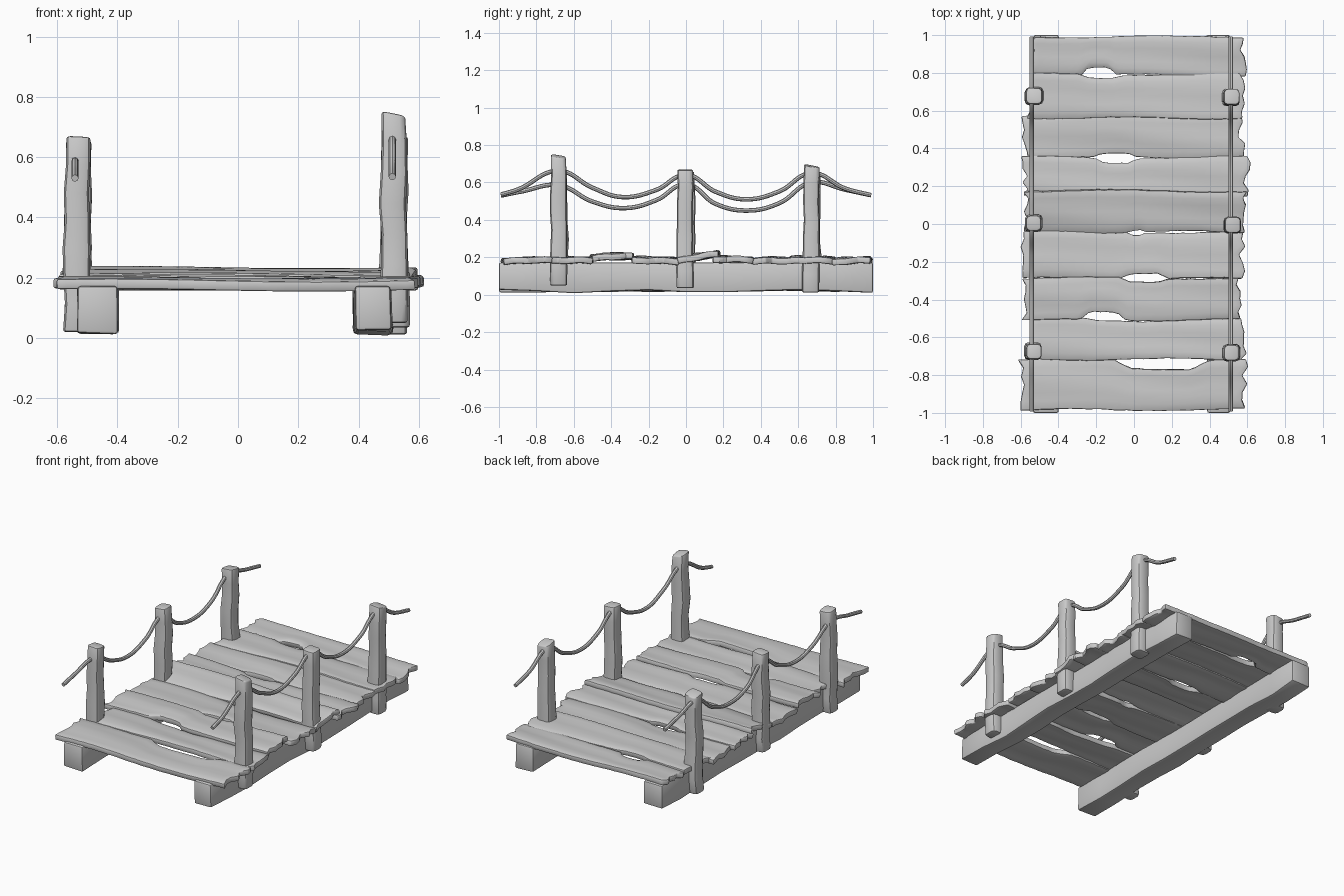
import bpy, bmesh, math, random
from mathutils import Vector

if "Cube" in bpy.data.objects:
    bpy.data.objects.remove(bpy.data.objects["Cube"])

random.seed(7)
R = random.uniform


def finish(name, bm, bevel=0.0, solid=0.0):
    """Turn a bmesh into an object, bake its modifiers, shade it."""
    bmesh.ops.recalc_face_normals(bm, faces=bm.faces)
    me = bpy.data.meshes.new(name)
    bm.to_mesh(me)
    bm.free()
    ob = bpy.data.objects.new(name, me)
    bpy.context.collection.objects.link(ob)
    if solid:
        m = ob.modifiers.new("thickness", 'SOLIDIFY')
        m.thickness, m.offset = solid, -1
    if bevel:
        m = ob.modifiers.new("worn_edges", 'BEVEL')
        m.width, m.segments, m.limit_method = bevel, 2, 'ANGLE'
        m.angle_limit = math.radians(50)
    shade(ob)
    return ob


def shade(ob):
    bpy.ops.object.select_all(action='DESELECT')
    ob.select_set(True)
    bpy.context.view_layer.objects.active = ob
    bpy.ops.object.convert(target='MESH')
    bpy.ops.object.shade_smooth_by_angle(angle=math.radians(40))


def loft(rings):
    """Closed solid through a list of equal-length point rings."""
    bm = bmesh.new()
    vs = [[bm.verts.new(p) for p in r] for r in rings]
    n = len(vs[0])
    for a, b in zip(vs, vs[1:]):
        for i in range(n):
            bm.faces.new((a[i], a[(i + 1) % n], b[(i + 1) % n], b[i]))
    bm.faces.new(vs[0])
    bm.faces.new(vs[-1])
    return bm


# Beams: rough squared timbers running the whole length
def beam(name, x0, x1):
    rings = []
    for i in range(11):
        y = -1 + 0.2 * i
        j = lambda: R(-0.006, 0.006)
        zb = 0.02 + R(-0.008, 0.008)
        rings.append([(x0 + j(), y, zb), (x1 + j(), y, zb + j()),
                      (x1 + j(), y, 0.172), (x0 + j(), y, 0.172)])
    finish(name, loft(rings), bevel=0.01)


beam("left_beam", -0.53, -0.40)
beam("right_beam", 0.385, 0.51)


# Posts: rounded square section with a slanted cut on top
def post(name, x, y, z0, z1, slant_x, slant_y):
    rings = []
    n = 12
    for k in range(8):
        t = k / 7
        cx, cy = x + R(-0.004, 0.004), y + R(-0.004, 0.004)
        h = 0.047 - 0.005 * t + R(-0.002, 0.002)
        ring = []
        for i in range(n):
            a = math.tau * (i + 0.5) / n
            c, s = math.cos(a), math.sin(a)
            dx = h * math.copysign(abs(c) ** 0.5, c)
            dy = h * math.copysign(abs(s) ** 0.5, s)
            z = z0 + (z1 - z0) * t + (dx * slant_x + dy * slant_y) * t ** 4
            ring.append((cx + dx, cy + dy, z))
        rings.append(ring)
    finish(name, loft(rings), bevel=0.008)


posts = [("front_left_post", -0.533, -0.675, 0.02, 0.665, -0.05, -0.1),
         ("middle_left_post", -0.532, 0.005, 0.03, 0.655, 0.1, 0.05),
         ("back_left_post", -0.530, 0.675, 0.02, 0.645, 0.1, -0.15),
         ("front_right_post", 0.515, -0.68, 0.05, 0.74, -0.2, -0.15),
         ("middle_right_post", 0.520, -0.005, 0.035, 0.668, -0.05, 0.02),
         ("back_right_post", 0.515, 0.67, 0.012, 0.688, -0.1, -0.2)]
for p in posts:
    post(*p)


# Planks: wavy boards with ragged ends; notches open the gaps between them
def plank(name, x0, x1, y0, y1, z, tilt=0.0, front=None, back=None):
    nx, ny = 36, 6
    ph = [R(0, 6.28) for _ in range(4)]
    ends = [(R(0, 0.04), R(0, 0.04)) for _ in range(ny + 1)]

    def notch(g, x):
        if not g or not g[0] < x < g[1]:
            return 0
        u = (x - g[0]) / (g[1] - g[0])
        return g[2] * min(1, 5 * u, 5 * (1 - u))

    bm = bmesh.new()
    grid = []
    for i in range(nx + 1):
        row = []
        for j in range(ny + 1):
            v = j / ny
            a, b = x0 + ends[j][0], x1 - ends[j][1]
            x = a + (b - a) * i / nx
            f = y0 + 0.006 * math.sin(7 * x + ph[0]) + R(-0.002, 0.002) + notch(front, x)
            k = y1 + 0.006 * math.sin(6 * x + ph[1]) + R(-0.002, 0.002) - notch(back, x)
            k = min(k, 1.0)
            zz = z + tilt * (v - 0.5) + 0.004 * math.sin(5 * x + ph[2] + 2 * v)
            zz += 0.003 * math.sin(9 * v + ph[3] + 3 * x) - 0.004 * abs(2 * v - 1) ** 3
            row.append(bm.verts.new((x, f + (k - f) * v, zz)))
        grid.append(row)
    for i in range(nx):
        for j in range(ny):
            bm.faces.new((grid[i][j], grid[i + 1][j], grid[i + 1][j + 1], grid[i][j + 1]))
    for f in bm.faces:
        f.normal_update()
    finish(name, bm, bevel=0.007, solid=0.034)


# x0, x1, y0, y1, top height, tilt, front notch, back notch
planks = [(-0.62, 0.61, -0.985, -0.715, 0.199, 0.004, None, (-0.12, 0.40, 0.05)),
          (-0.56, 0.60, -0.718, -0.50, 0.203, -0.006, None, (-0.27, 0.14, 0.012)),
          (-0.60, 0.58, -0.51, -0.285, 0.222, 0.008, (-0.28, -0.04, 0.042), (-0.08, 0.18, 0.022)),
          (-0.62, 0.59, -0.29, -0.04, 0.202, -0.008, (-0.08, 0.18, 0.03), (-0.04, 0.06, 0.014)),
          (-0.59, 0.61, -0.045, 0.175, 0.221, 0.034, (-0.04, 0.06, 0.01), None),
          (-0.60, 0.62, 0.15, 0.355, 0.204, -0.006, None, (-0.21, 0.02, 0.025)),
          (-0.60, 0.59, 0.35, 0.575, 0.200, 0.006, (-0.21, 0.02, 0.018), None),
          (-0.58, 0.59, 0.56, 0.795, 0.205, -0.006, None, (-0.29, -0.06, 0.016)),
          (-0.56, 0.60, 0.785, 0.993, 0.200, 0.008, (-0.28, -0.10, 0.04), None)]
for i, p in enumerate(planks):
    plank(f"plank_{i + 1}", *p)


# Ropes: sagging lines strung through the posts
def rope(name, x, pts):
    cu = bpy.data.curves.new(name, 'CURVE')
    cu.dimensions = '3D'
    cu.bevel_depth, cu.bevel_resolution, cu.use_fill_caps = 0.012, 2, True
    sp = cu.splines.new('BEZIER')
    sp.bezier_points.add(len(pts) - 1)
    sp.resolution_u = 10
    for bp, (y, z) in zip(sp.bezier_points, pts):
        bp.co = Vector((x, y, z))
        bp.handle_left_type = bp.handle_right_type = 'AUTO'
    ob = bpy.data.objects.new(name, cu)
    bpy.context.collection.objects.link(ob)
    shade(ob)


rope("right_rope", 0.512, [(-0.99, 0.535), (-0.9, 0.562), (-0.68, 0.662), (-0.5, 0.572),
                           (-0.34, 0.522), (-0.16, 0.56), (0, 0.64), (0.16, 0.55),
                           (0.32, 0.51), (0.5, 0.553), (0.67, 0.65), (0.85, 0.568), (0.99, 0.532)])
rope("left_rope", -0.541, [(-0.99, 0.53), (-0.88, 0.552), (-0.68, 0.585), (-0.5, 0.498),
                           (-0.33, 0.463), (-0.16, 0.505), (0, 0.59), (0.16, 0.485),
                           (0.33, 0.45), (0.5, 0.49), (0.67, 0.6), (0.85, 0.562), (0.99, 0.532)])
